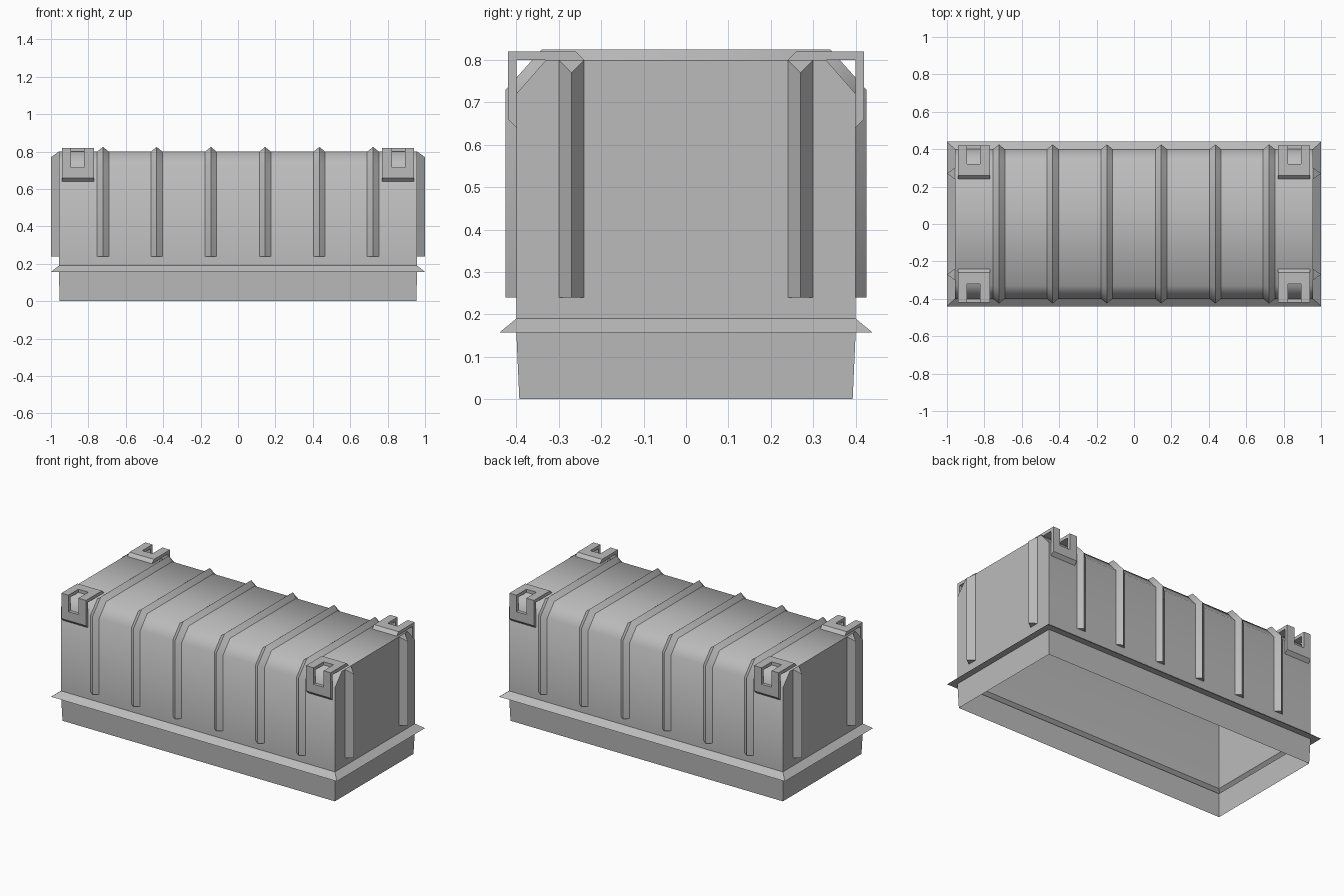
import bpy, bmesh, math

if "Cube" in bpy.data.objects:
    bpy.data.objects.remove(bpy.data.objects["Cube"])

grey = bpy.data.materials.new("plain grey")
grey.use_nodes = True
colour = (0.5, 0.5, 0.5, 1)
grey.diffuse_color = colour
grey.node_tree.nodes["Principled BSDF"].inputs["Base Color"].default_value = colour


def loft(name, rings, cap_start=True, cap_end=True, smooth=None):
    """Join equal-length rings of points with quads and optionally cap the ends."""
    bm = bmesh.new()
    loops = [[bm.verts.new(p) for p in ring] for ring in rings]
    n = len(loops[0])
    for a, b in zip(loops, loops[1:]):
        for i in range(n):
            j = (i + 1) % n
            bm.faces.new((a[i], a[j], b[j], b[i]))
    if cap_start:
        bm.faces.new(loops[0][::-1])
    if cap_end:
        bm.faces.new(loops[-1])
    bmesh.ops.recalc_face_normals(bm, faces=bm.faces)
    mesh = bpy.data.meshes.new(name)
    bm.to_mesh(mesh)
    bm.free()
    mesh.materials.append(grey)
    obj = bpy.data.objects.new(name, mesh)
    bpy.context.collection.objects.link(obj)
    bpy.ops.object.select_all(action='DESELECT')
    obj.select_set(True)
    bpy.context.view_layer.objects.active = obj
    if smooth:
        bpy.ops.object.shade_smooth_by_angle(angle=math.radians(smooth))
    return obj


def mirror(obj, x=True, y=False):
    mod = obj.modifiers.new("Mirror", 'MIRROR')
    mod.use_axis = (x, y, False)
    mod.use_mirror_merge = False


# Hollow body: tapered skirt, sloping flange, walls and bevelled lid, open below
sections = [(0.953, 0.393, 0), (0.958, 0.40, 0.157), (1.0, 0.44, 0.157),
            (0.958, 0.40, 0.19), (0.958, 0.40, 0.72), (0.958, 0.33, 0.80)]
loft("container_body",
     [[(-x, -y, z), (x, -y, z), (x, y, z), (-x, y, z)] for x, y, z in sections],
     cap_start=False, smooth=50)

# Ridged straps running up the front, over the lid and down the back
base = [(-0.40, 0.24), (-0.40, 0.72), (-0.33, 0.80)]
ridge = [(-0.425, 0.24), (-0.425, 0.73), (-0.34, 0.825)]
base += [(-y, z) for y, z in reversed(base)]
ridge += [(-y, z) for y, z in reversed(ridge)]
for label, x in (("inner", 0.145), ("middle", 0.435), ("outer", 0.722)):
    rings = [[(x - 0.031, *b), (x, *r), (x + 0.031, *b)] for b, r in zip(base, ridge)]
    mirror(loft(label + "_strap", rings, smooth=50))

# Ridged posts on the end walls, sloped at the top
post = [[(0.958, -0.30, 0.24), (1.0, -0.27, 0.24), (0.958, -0.24, 0.24)],
        [(0.958, -0.30, 0.80), (1.0, -0.27, 0.77), (0.958, -0.24, 0.80)]]
mirror(loft("end_post", post), y=True)

# Bent corner plates with a slot cut through the bend
profile = [(-0.40, 0.64), (-0.42, 0.66), (-0.42, 0.82), (-0.26, 0.82),
           (-0.24, 0.80), (-0.40, 0.80)]
bracket = loft("corner_bracket", [[(x, *p) for p in profile] for x in (0.77, 0.942)])
slot = [(-0.50, 0.716), (-0.32, 0.716), (-0.32, 0.90), (-0.50, 0.90)]
cutter = loft("slot_cutter", [[(x, *p) for p in slot] for x in (0.823, 0.893)])
cutter.hide_render = True
cut = bracket.modifiers.new("Slot", 'BOOLEAN')
cut.operation = 'DIFFERENCE'
cut.solver = 'EXACT'
cut.object = cutter
bpy.context.view_layer.objects.active = bracket
bpy.ops.object.modifier_apply(modifier=cut.name)
bpy.data.objects.remove(cutter)
mirror(bracket, y=True)
